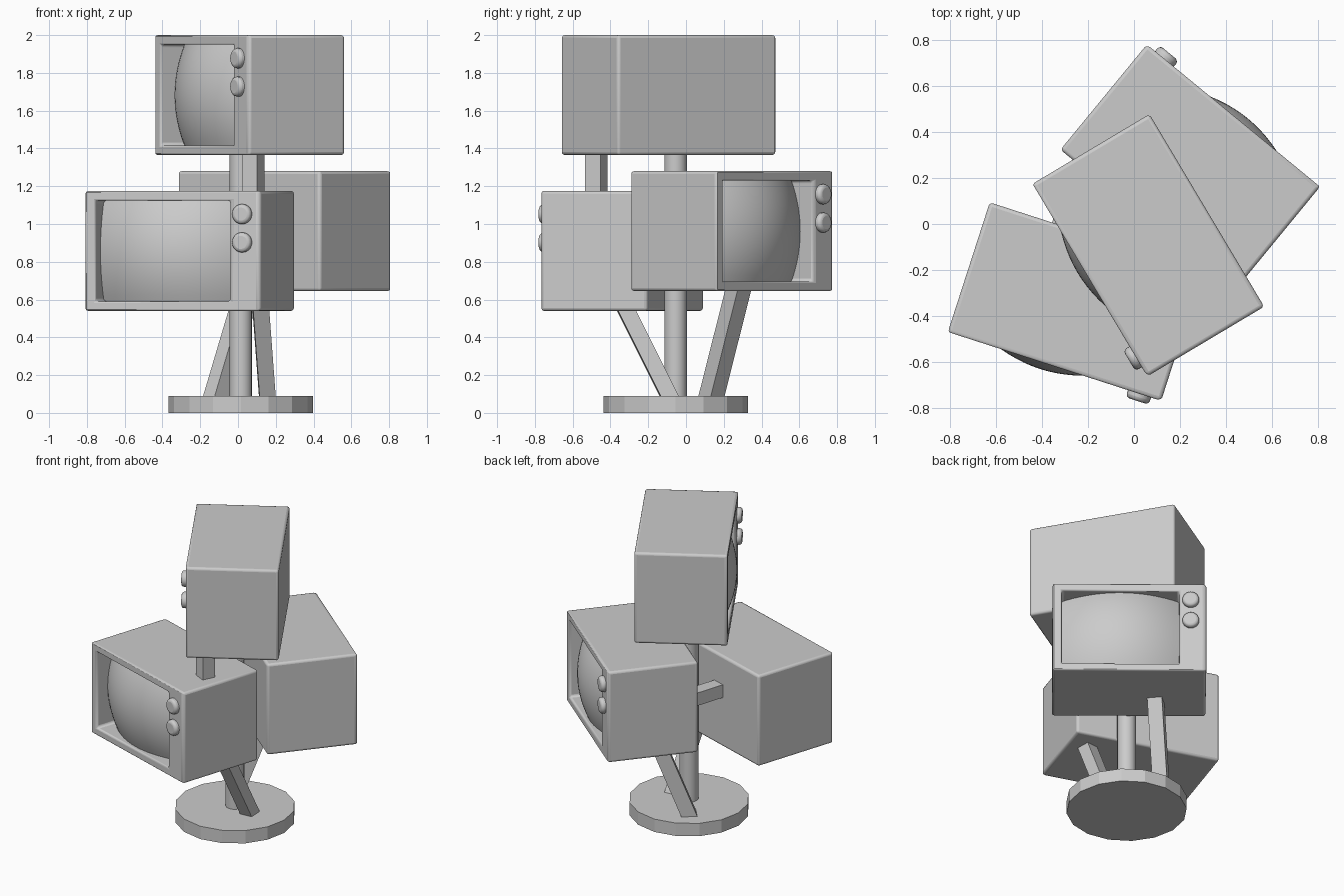
import bpy, bmesh, math
from mathutils import Matrix, Vector

if "Cube" in bpy.data.objects:
    bpy.data.objects.remove(bpy.data.objects["Cube"])

W, D, H = 0.976, 0.593, 0.635            # cabinet size
SX0, SX1, SZ = -0.43, 0.317, 0.267       # screen opening, local x range and half height


def finish(name, bm, matrix=Matrix(), bevel=0, smooth=True):
    bmesh.ops.recalc_face_normals(bm, faces=bm.faces)
    me = bpy.data.meshes.new(name)
    bm.to_mesh(me)
    bm.free()
    ob = bpy.data.objects.new(name, me)
    bpy.context.collection.objects.link(ob)
    ob.matrix_world = matrix
    if bevel:
        mod = ob.modifiers.new("bevel", 'BEVEL')
        mod.width, mod.segments, mod.limit_method = bevel, 3, 'ANGLE'
    if smooth:
        bpy.ops.object.select_all(action='DESELECT')
        ob.select_set(True)
        bpy.context.view_layer.objects.active = ob
        bpy.ops.object.shade_smooth_by_angle(angle=math.radians(40))
    return ob


def cylinder(name, r, depth, sides, matrix, **kw):
    bm = bmesh.new()
    bmesh.ops.create_cone(bm, cap_ends=True, segments=sides, radius1=r, radius2=r, depth=depth)
    return finish(name, bm, matrix, **kw)


def strut(name, a, b, size, roll=0):
    # square bar running from a to b
    a, b = Vector(a), Vector(b)
    bm = bmesh.new()
    bmesh.ops.create_cube(bm, size=1)
    bmesh.ops.scale(bm, vec=(size, size, (b - a).length), verts=bm.verts)
    rot = (b - a).to_track_quat('Z', 'Y').to_matrix().to_4x4()
    m = Matrix.Translation((a + b) / 2) @ rot @ Matrix.Rotation(math.radians(roll), 4, 'Z')
    finish(name, bm, m, smooth=False)


def television(prefix, x, y, z0, angle):
    m = Matrix.Translation((x, y, z0 + H / 2)) @ Matrix.Rotation(math.radians(angle), 4, 'Z')
    yf = -D / 2

    # cabinet with a recessed opening in its front
    bm = bmesh.new()

    def ring(x0, x1, hz, yy):
        return [bm.verts.new(p) for p in
                ((x0, yy, -hz), (x1, yy, -hz), (x1, yy, hz), (x0, yy, hz))]
    rings = [ring(-W / 2, W / 2, H / 2, -yf), ring(-W / 2, W / 2, H / 2, yf),
             ring(SX0, SX1, SZ, yf), ring(SX0, SX1, SZ, yf + 0.18)]
    for r0, r1 in zip(rings, rings[1:]):
        for i in range(4):
            j = (i + 1) % 4
            bm.faces.new((r0[i], r0[j], r1[j], r1[i]))
    bm.faces.new(rings[0])
    bm.faces.new(rings[-1])
    finish(prefix + "_cabinet", bm, m, bevel=0.016)

    # bulging picture tube
    bm = bmesh.new()
    bmesh.ops.create_grid(bm, x_segments=20, y_segments=16, size=1)
    hw = (SX1 - SX0) / 2
    for v in bm.verts:
        px, pz = v.co.x * hw, v.co.y * SZ
        v.co = (px + (SX0 + SX1) / 2, yf - 0.03 + 0.85 * (px * px + pz * pz), pz)
    bm.normal_update()
    ob = finish(prefix + "_screen", bm, m)
    if ob.data.polygons[0].normal.y > 0:
        ob.data.flip_normals()

    # two dials
    for i, kz in enumerate((0.195, 0.045)):
        km = m @ Matrix.Translation((0.389, yf - 0.005, kz)) @ Matrix.Rotation(math.pi / 2, 4, 'X')
        cylinder(f"{prefix}_dial_{i + 1}", 0.053, 0.055, 20, km, bevel=0.018)


# three stacked televisions
television("front_tv", -0.255, -0.338, 0.54, -17.9)
television("back_tv", 0.245, 0.243, 0.645, 140.6)
television("top_tv", 0.0625, -0.0925, 1.365, -59.2)

# stand: round base and centre pole
PX, PY = 0.015, -0.055
cylinder("base_plate", 0.383, 0.09, 16, Matrix.Translation((PX, PY, 0.045)), smooth=False)
cylinder("centre_pole", 0.06, 1.37, 16, Matrix.Translation((PX, PY, 0.735)))

# supporting bars
strut("front_strut", (0.158, -0.07, 0.05), (0.117, -0.345, 0.60), 0.085, 12)
strut("back_strut", (-0.127, 0.125, 0.05), (0.066, 0.289, 0.70), 0.095)
strut("upper_post", (0.08, -0.475, 1.12), (0.08, -0.475, 1.42), 0.09, -25)
strut("cross_bar", (-0.242, -0.08, 0.93), (-0.14, 0.245, 0.93), 0.09)
